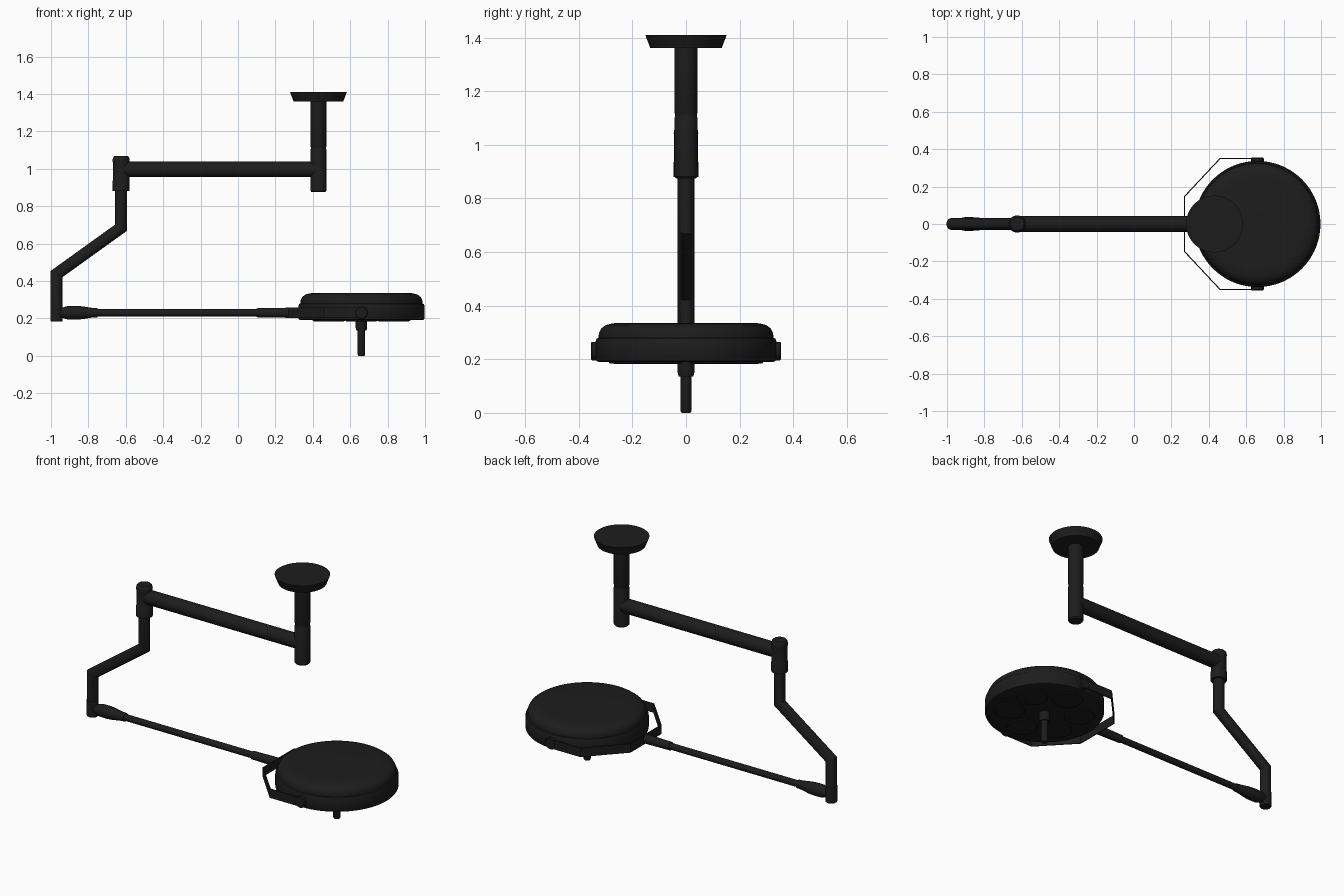
import bpy, bmesh, math
from mathutils import Vector, Matrix

if "Cube" in bpy.data.objects:
    bpy.data.objects.remove(bpy.data.objects["Cube"])

black = bpy.data.materials.new("black_finish")
black.diffuse_color = (0.012, 0.012, 0.012, 1)
black.use_nodes = True
black.node_tree.nodes["Principled BSDF"].inputs["Base Color"].default_value = black.diffuse_color


def finish(name, bm):
    bmesh.ops.remove_doubles(bm, verts=bm.verts, dist=1e-5)
    bmesh.ops.recalc_face_normals(bm, faces=bm.faces)
    me = bpy.data.meshes.new(name)
    bm.to_mesh(me)
    bm.free()
    me.materials.append(black)
    ob = bpy.data.objects.new(name, me)
    bpy.context.collection.objects.link(ob)
    return ob


def lathe(name, profile, origin, axis=(0, 0, 1), seg=32):
    """Revolve (radius, distance) pairs about an axis, capped at both ends."""
    rot = Vector((0, 0, 1)).rotation_difference(Vector(axis)).to_matrix().to_4x4()
    mat = Matrix.Translation(origin) @ rot
    bm = bmesh.new()
    rings = [[bm.verts.new(mat @ Vector((r * math.cos(2 * math.pi * i / seg),
                                         r * math.sin(2 * math.pi * i / seg), h)))
              for i in range(seg)] for r, h in profile]
    bridge(bm, rings)
    return finish(name, bm)


def bridge(bm, rings):
    n = len(rings[0])
    for a, b in zip(rings, rings[1:]):
        for i in range(n):
            bm.faces.new((a[i], a[(i + 1) % n], b[(i + 1) % n], b[i]))
    bm.faces.new(rings[0])
    bm.faces.new(rings[-1])


def sweep(name, path, section, normal):
    """Sweep a section along a planar path with mitred corners."""
    pts, n = [Vector(p) for p in path], Vector(normal)
    bm, rings = bmesh.new(), []
    for i, p in enumerate(pts):
        d1 = (p - pts[i - 1]).normalized() if i else (pts[1] - p).normalized()
        d2 = (pts[i + 1] - p).normalized() if i < len(pts) - 1 else d1
        side = (d1 + d2).normalized().cross(n)
        k = 1 / side.dot(d1.cross(n))
        rings.append([bm.verts.new(p + side * u * k + n * v) for u, v in section])
    bridge(bm, rings)
    return finish(name, bm)


# Ceiling mount and drop column
PX = 0.43
lathe("ceiling_flange", [(0.133, 1.36), (0.152, 1.41)], (PX, 0, 0), seg=48)
lathe("ceiling_column", [(0.037, 0.875), (0.043, 0.882), (0.043, 1.1), (0.041, 1.105),
                         (0.041, 1.115), (0.043, 1.12), (0.043, 1.37)], (PX, 0, 0))

# Horizontal arm and its elbow
lathe("upper_arm", [(0.042, -0.61), (0.042, PX)], (0, 0, 0.997), (1, 0, 0))
lathe("elbow_joint", [(0.036, 1.068), (0.043, 1.06), (0.046, 1.045), (0.044, 1.03),
                      (0.044, 0.94), (0.046, 0.935), (0.046, 0.88)], (-0.625, 0, 0))

# Cranked lower arm
circle = [(0.032 * math.cos(a * math.pi / 12), 0.032 * math.sin(a * math.pi / 12))
          for a in range(24)]
sweep("cranked_arm", [(-0.625, 0, 0.9), (-0.625, 0, 0.685), (-0.97, 0, 0.437),
                      (-0.97, 0, 0.2)], circle, (0, 1, 0))
lathe("wrist_joint", [(0.029, 0.183), (0.033, 0.187), (0.033, 0.28)], (-0.97, 0, 0))

# Lamp boom with tapered grip and thicker end sleeve
lathe("boom_grip", [(0.027, -0.97), (0.029, -0.935), (0.036, -0.91), (0.037, -0.87),
                    (0.034, -0.83), (0.026, -0.78), (0.024, -0.75)],
      (0, 0, 0.23), (1, 0, 0))
lathe("boom_rod", [(0.019, -0.78), (0.019, 0.12)], (0, 0, 0.23), (1, 0, 0))
lathe("boom_sleeve", [(0.024, 0.1), (0.027, 0.27)], (0, 0, 0.23), (1, 0, 0))

# Strap yoke round the lamp, with a pivot on each side
half = [(0.68, 0.35, 0.23), (0.46, 0.35, 0.23), (0.27, 0.147, 0.23)]
path = half + [(x, -y, z) for x, y, z in reversed(half)]
t, h = 0.003, 0.027
sweep("yoke_strap", path, [(-t, -h), (t, -h), (t, h), (-t, h)], (0, 0, 1))
LX = 0.66
for label, s in (("back", 1), ("front", -1)):
    lathe(label + "_pivot", [(0.034, 0.32), (0.034, 0.351), (0.03, 0.355)],
          (LX, 0, 0.23), (0, s, 0), 24)

# Lamp head: rim band with a rounded cover, lens modules underneath
lathe("lamp_head", [(0.325, 0.19), (0.333, 0.193), (0.337, 0.2), (0.337, 0.268),
                    (0.333, 0.277), (0.326, 0.28), (0.325, 0.298), (0.316, 0.315),
                    (0.3, 0.327), (0.275, 0.334), (0.23, 0.336)], (LX, 0, 0), seg=72)
for i in range(6):
    a = math.radians(60 * i + 30)
    lathe(f"lens_{i + 1}", [(0.06, 0.182), (0.085, 0.185), (0.092, 0.195)],
          (LX + 0.2 * math.cos(a), 0.2 * math.sin(a), 0))

# Sterile handle
lathe("handle_collar", [(0.031, 0.2), (0.031, 0.15), (0.027, 0.135)], (LX, 0, 0))
lathe("handle_grip", [(0.02, 0.14), (0.02, 0.006), (0.016, 0.0)], (LX, 0, 0), seg=24)

# Smooth shading with sharp edges kept
for ob in bpy.context.collection.objects:
    ob.select_set(True)
    bpy.context.view_layer.objects.active = ob
bpy.ops.object.shade_smooth_by_angle(angle=math.radians(35))
